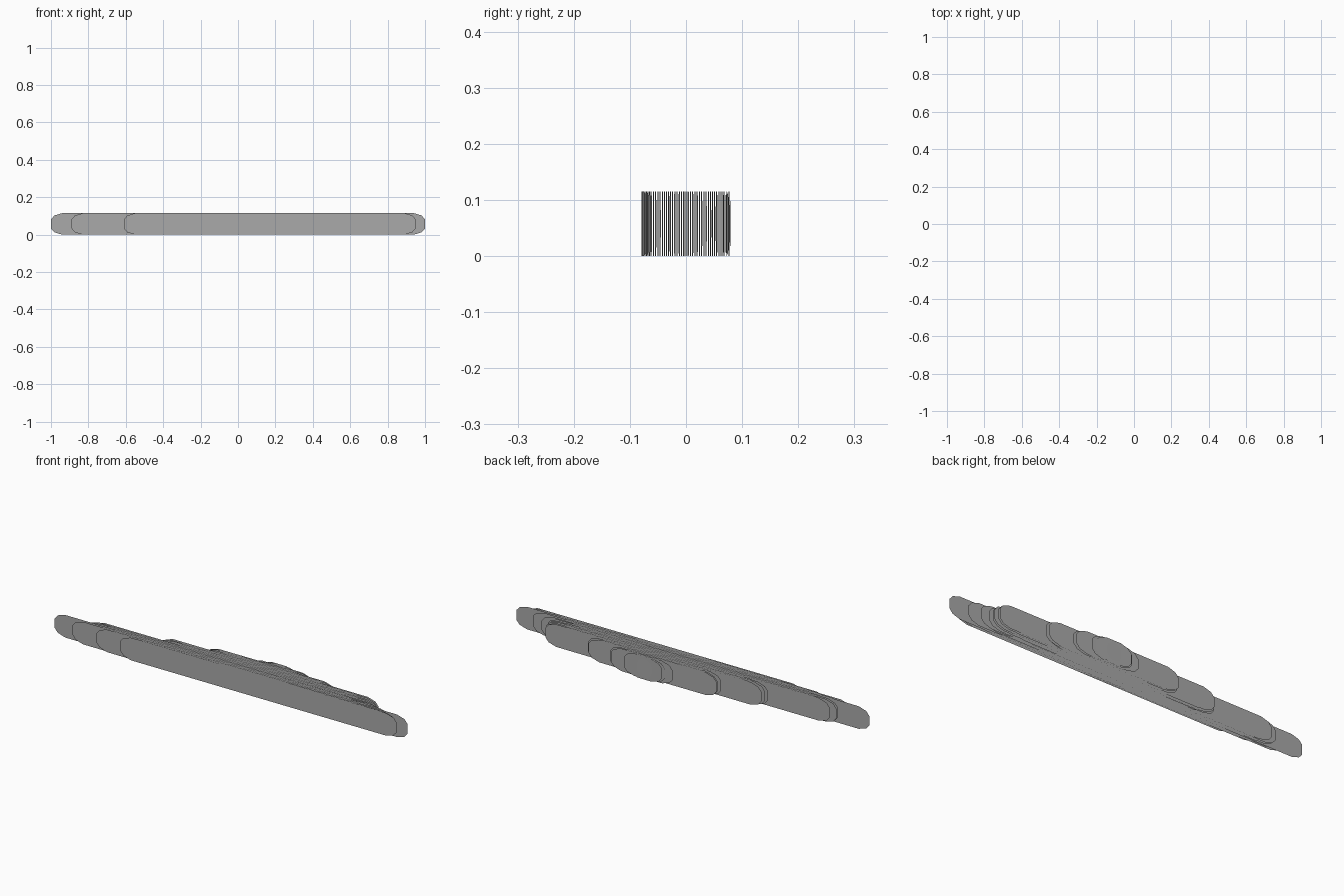
import bpy, bmesh, random

if "Cube" in bpy.data.objects:
    bpy.data.objects.remove(bpy.data.objects["Cube"], do_unlink=True)
random.seed(4)

# Single grey material
grey = bpy.data.materials.new("mid_grey")
grey.use_nodes = True
colour = (0.40, 0.40, 0.40, 1)
grey.diffuse_color = colour
grey.node_tree.nodes["Principled BSDF"].inputs["Base Color"].default_value = colour

HEIGHT = 0.115
# Chamfered end: share of corner length, height fraction from the middle
END = [(0.0, 0.42), (0.3, 0.78), (1.0, 1.0)]


def sheet(name, y, x0, x1, skew, height=HEIGHT):
    """Upright strip with chamfered ends, very slightly turned about z."""
    corner = min(0.06, (x1 - x0) * 0.35)
    half = height / 2
    mid = (x0 + x1) / 2
    left = [(x0 + corner * d, half * h) for d, h in END]
    right = [(x1 - corner * d, half * h) for d, h in reversed(END)]
    top = left + right
    outline = top + [(x, -z) for x, z in reversed(top)]
    bm = bmesh.new()
    verts = [bm.verts.new((x, y + skew * (x - mid) / (x1 - x0), HEIGHT / 2 + z))
             for x, z in reversed(outline)]
    bm.faces.new(verts)
    mesh = bpy.data.meshes.new(name)
    bm.to_mesh(mesh)
    bm.free()
    mesh.materials.append(grey)
    obj = bpy.data.objects.new(name, mesh)
    bpy.context.collection.objects.link(obj)


# Main strips from front to back: depth, right end, left end
main = [
    (-0.078, -0.61, 0.95), (-0.070, -0.75, 0.94), (-0.062, -0.89, 1.00),
    (-0.050, -1.00, 0.90), (-0.038, -0.83, 0.84), (-0.028, -0.83, 0.80),
    (-0.016, -0.80, 0.79), (-0.004, -0.46, 0.79), (0.008, -0.45, 0.78),
    (0.020, -0.44, 0.78), (0.032, -0.22, 0.53), (0.044, -0.21, 0.52),
    (0.054, -0.21, 0.39), (0.064, 0.03, 0.38), (0.072, 0.07, 0.30),
    (0.078, 0.08, 0.28),
]
for i, (y, x0, x1) in enumerate(main):
    sheet(f"strip_{i + 1}", y, x0, x1, 0.002 * (-1) ** i)

# Slightly shorter strips filling the gaps between neighbours
for i, (a, b) in enumerate(zip(main, main[1:])):
    lo, hi = max(a[1], b[1]), min(a[2], b[2])
    for k in (1, 2):
        y = a[0] + (b[0] - a[0]) * k / 3
        inset = (hi - lo) * 0.08
        sheet(f"filler_strip_{i + 1}_{k}", y, lo + random.uniform(0.01, inset),
              hi - random.uniform(0.01, inset), random.choice((-1, 1)) * 0.002)

# Small oval on the back
sheet("back_oval", 0.0795, 0.14, 0.22, 0.0, 0.09)
